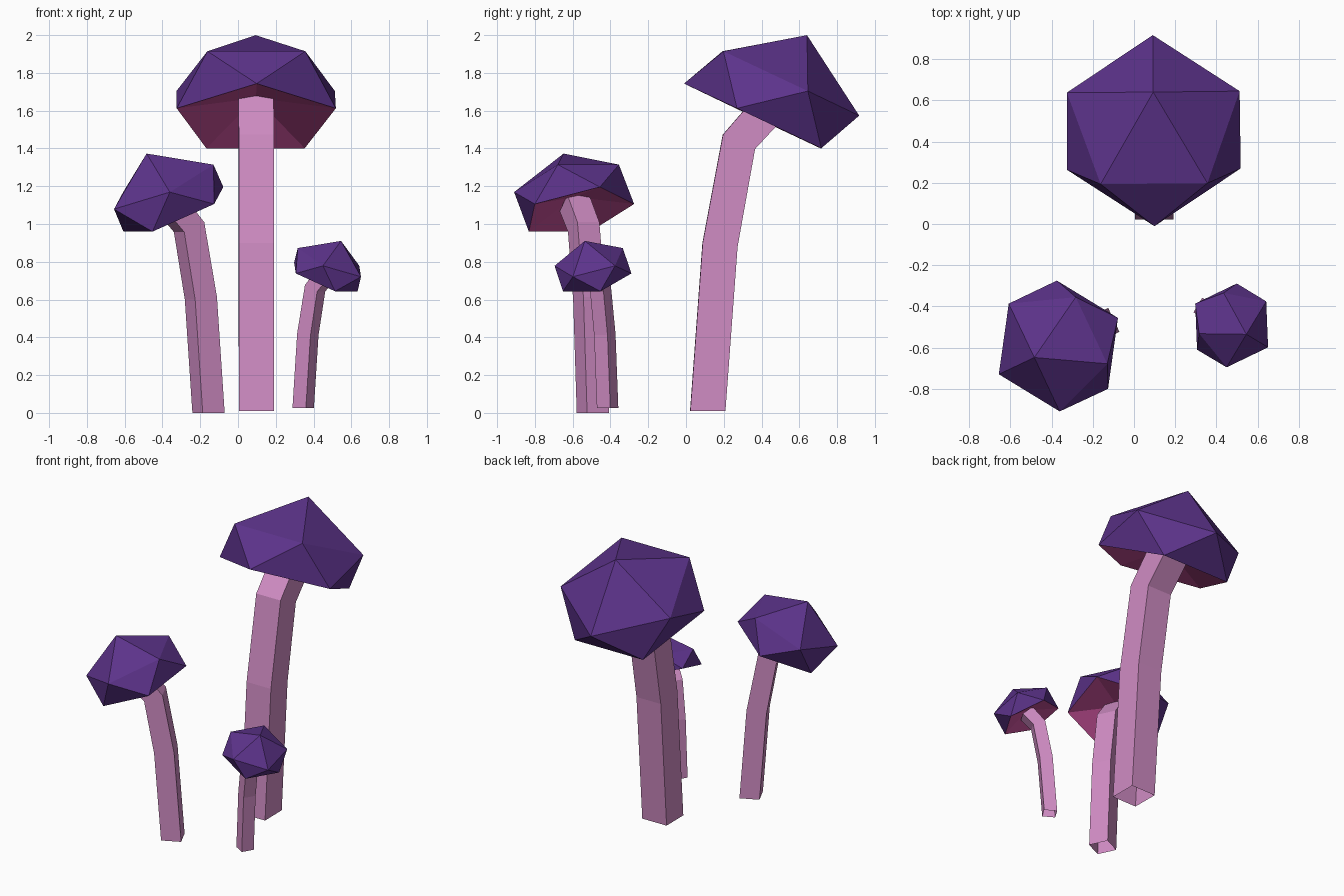
import bpy, bmesh
from math import sin, cos, pi, radians
from mathutils import Vector, Matrix

if "Cube" in bpy.data.objects:
    bpy.data.objects.remove(bpy.data.objects["Cube"])


def material(name, rgb):
    m = bpy.data.materials.new(name)
    m.diffuse_color = (*rgb, 1)
    m.use_nodes = True
    m.node_tree.nodes["Principled BSDF"].inputs["Base Color"].default_value = m.diffuse_color
    return m


PURPLE = material("cap purple", (0.108, 0.033, 0.256))
MAGENTA = material("gill magenta", (0.61, 0.085, 0.34))
PINK = material("stem pink", (0.63, 0.262, 0.55))


def finish(bm, name, mats, matrix):
    bmesh.ops.transform(bm, matrix=matrix, verts=bm.verts)
    mesh = bpy.data.meshes.new(name)
    bm.to_mesh(mesh)
    bm.free()
    for m in mats:
        mesh.materials.append(m)
    bpy.context.collection.objects.link(bpy.data.objects.new(name, mesh))


def stem(name, matrix):
    """Square tube along a bending path that leans towards local +x, open at the ground."""
    bm = bmesh.new()
    rings = []
    # x, z, tilt in degrees
    for x, z, tilt in ((0, 0, 0), (0.065, 0.88, 6), (0.165, 1.425, 24), (0.33, 1.61, 42)):
        a, h = radians(tilt), 0.093
        side = Vector((cos(a), 0, -sin(a)))
        rings.append([bm.verts.new(Vector((x, 0, z)) + side * h * sx + Vector((0, h * sy, 0)))
                      for sx, sy in ((1, 1), (-1, 1), (-1, -1), (1, -1))])
    for lo, hi in zip(rings, rings[1:]):
        for i in range(4):
            j = (i + 1) % 4
            bm.faces.new((lo[i], lo[j], hi[j], hi[i]))
    bm.faces.new(rings[-1])
    finish(bm, name, [PINK], matrix)


def cap(name, matrix):
    """Squashed icosahedron, tilted, with its bottom point pushed inwards."""
    bm = bmesh.new()
    a = radians(25.3)
    t, n, s = Vector((cos(a), 0, -sin(a))), Vector((sin(a), 0, cos(a))), Vector((0, 1, 0))
    centre = Vector((0.275, 0, 1.544))

    def ring(radius, up, shift, start):
        return [bm.verts.new(centre + n * up + t * (shift + radius * cos(start + k * 2 * pi / 5))
                             + s * radius * sin(start + k * 2 * pi / 5)) for k in range(5)]

    low = ring(0.443, 0, 0, pi / 5)
    high = ring(0.441, 0.243, 0.027, 0)
    apex = bm.verts.new(centre + n * 0.51 + t * 0.036)
    inner = bm.verts.new(centre + n * 0.125)
    for i in range(5):
        j = (i + 1) % 5
        bm.faces.new((apex, high[i], high[j]))
        bm.faces.new((high[i], low[i], high[j]))
        bm.faces.new((low[i], low[j], high[j]))
        bm.faces.new((inner, low[j], low[i])).material_index = 1   # underside
    finish(bm, name, [PURPLE, MAGENTA], matrix)


# the same mushroom three times: base position, size, lean direction
for label, base, size, lean in (("large", (0.098, 0.115, 0.01), 1.0, 90.5),
                                ("medium", (-0.156, -0.493, 0.0), 0.69, 205.3),
                                ("small", (0.345, -0.415, 0.025), 0.445, -31)):
    place = (Matrix.Translation(base) @ Matrix.Rotation(radians(lean), 4, 'Z')
             @ Matrix.Scale(size, 4))
    stem(label + "_stem", place)
    cap(label + "_cap", place)
